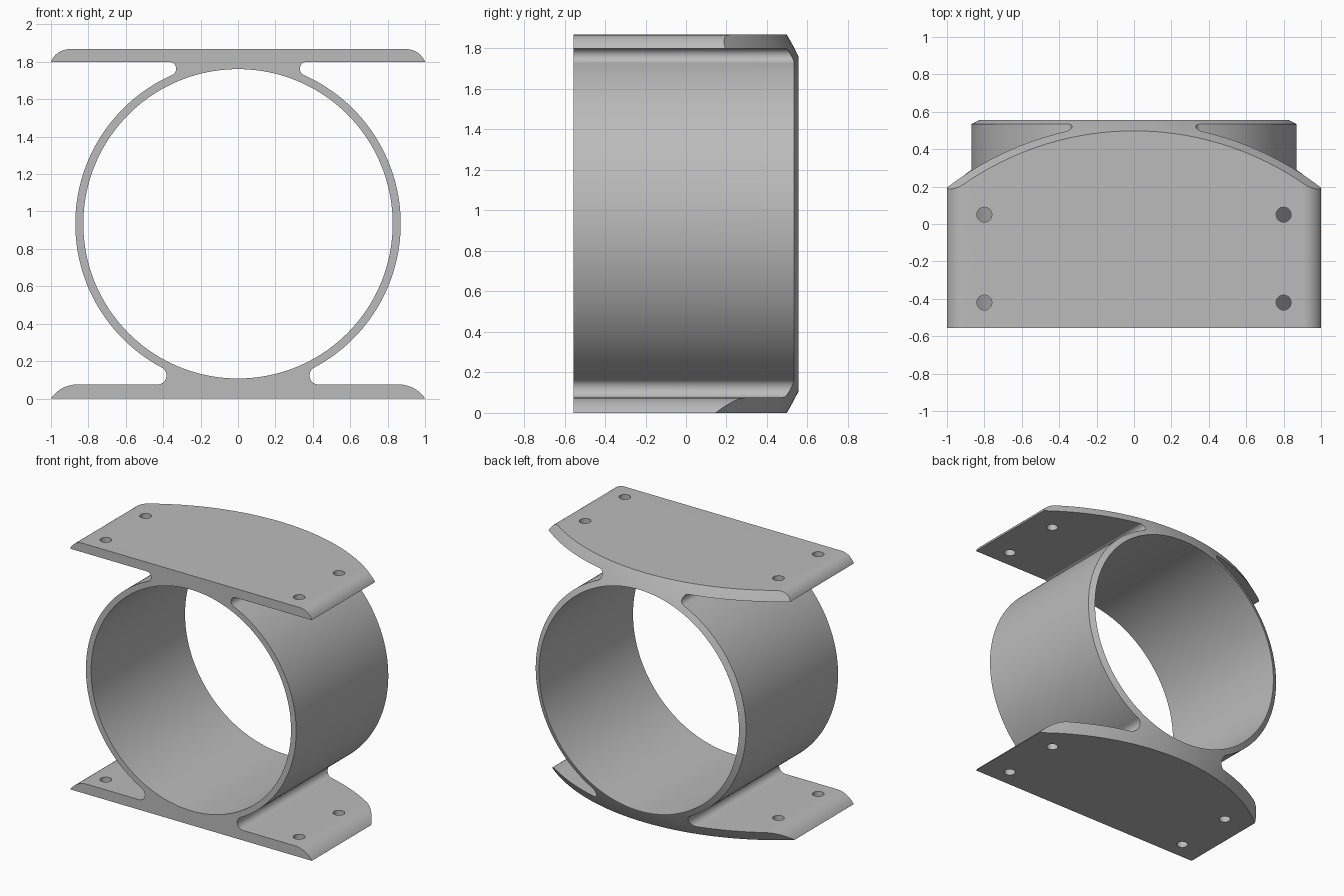
import bpy, bmesh
from math import sin, cos, pi, sqrt, atan2
from mathutils import Matrix

if "Cube" in bpy.data.objects:
    bpy.data.objects.remove(bpy.data.objects["Cube"])

HEIGHT, MID, HALF_DEPTH = 1.868, 0.934, 0.555
R_OUT, R_IN = 0.87, 0.827
TOP_Z, BASE_Z = 1.80, 0.075          # inner faces of the two plates

metal = bpy.data.materials.new("grey metal")
metal.use_nodes = True
grey = (0.5, 0.5, 0.5, 1)
metal.diffuse_color = grey
metal.node_tree.nodes["Principled BSDF"].inputs["Base Color"].default_value = grey


def make_object(name, bm):
    bmesh.ops.recalc_face_normals(bm, faces=bm.faces)
    mesh = bpy.data.meshes.new(name)
    bm.to_mesh(mesh)
    bm.free()
    mesh.materials.append(metal)
    obj = bpy.data.objects.new(name, mesh)
    bpy.context.collection.objects.link(obj)
    return obj


def arc(cx, cz, r, a0, a1, n):
    angles = [a0 + (a1 - a0) * i / n for i in range(n + 1)]
    return [(cx + r * cos(a), cz + r * sin(a)) for a in angles]


def rounded_tip(start_x, low, high):
    """Arc from the flat at start_x to the sharp plate edge at x = 1."""
    dx, dz = 1 - start_x, high - low
    r = (dx * dx + dz * dz) / (2 * dz)
    return arc(start_x, high - r, r, pi / 2, atan2(r - dz, dx), 12)


def fillet_centre(gap, r):
    """Offset from the ring axis of a circle touching both ring and plate."""
    dz = gap - r
    return sqrt((R_OUT + r) ** 2 - dz * dz), dz


# Right half of the outline, from top to bottom
ru, rl = 0.037, 0.048
ux, uz = fillet_centre(TOP_Z - MID, ru)
lx, lz = fillet_centre(MID - BASE_Z, rl)
half = rounded_tip(0.90, TOP_Z, HEIGHT)
half += arc(ux, MID + uz, ru, pi / 2, pi + atan2(uz, ux), 16)
half += arc(0, MID, R_OUT, atan2(uz, ux), -atan2(lz, lx), 72)[1:-1]
half += arc(lx, MID - lz, rl, pi - atan2(lz, lx), 1.5 * pi, 16)
half += rounded_tip(0.86, 0, BASE_Z)
outline = half + [(-x, z) for x, z in reversed(half)]

# Extruded body
bm = bmesh.new()
face = bm.faces.new([bm.verts.new((x, -HALF_DEPTH, z)) for x, z in outline])
new = bmesh.ops.extrude_face_region(bm, geom=[face])["geom"]
bmesh.ops.translate(bm, vec=(0, 2 * HALF_DEPTH, 0),
                    verts=[v for v in new if isinstance(v, bmesh.types.BMVert)])
bracket = make_object("ring_bracket", bm)


def cylinder(name, r, depth, segments, matrix):
    bm = bmesh.new()
    bmesh.ops.create_cone(bm, cap_ends=True, segments=segments, radius1=r,
                          radius2=r, depth=depth, matrix=matrix)
    return make_object(name, bm)


along_y = Matrix.Rotation(pi / 2, 4, "X")
centre = Matrix.Translation((0, 0, MID))

# Main bore and the mounting holes
cutters = [(cylinder("bore_cutter", R_IN, 3, 160, centre @ along_y), "DIFFERENCE")]
for z in (0.04, HEIGHT - 0.04):
    for x in (-0.8, 0.8):
        for y in (-0.42, 0.05):
            place = Matrix.Translation((x, y, z))
            cutters.append((cylinder("hole_cutter", 0.04, 0.16, 32, place), "DIFFERENCE"))

# Large sphere that rounds off the back
R_BALL = 1.85
ball_y = HALF_DEPTH - sqrt(R_BALL ** 2 - 0.829 ** 2)
bm = bmesh.new()
bmesh.ops.create_uvsphere(bm, u_segments=192, v_segments=160, radius=R_BALL,
                          matrix=Matrix.Translation((0, ball_y, MID)) @ along_y)
cutters.append((make_object("back_rounding_ball", bm), "INTERSECT"))

bpy.ops.object.select_all(action="DESELECT")
bpy.context.view_layer.objects.active = bracket
bracket.select_set(True)
for cutter, operation in cutters:
    cutter.hide_render = True
    mod = bracket.modifiers.new("cut", "BOOLEAN")
    mod.operation = operation
    mod.solver = "EXACT"
    mod.object = cutter
    bpy.ops.object.modifier_apply(modifier=mod.name)
for cutter, _ in cutters:
    bpy.data.objects.remove(cutter)

bpy.ops.object.shade_smooth_by_angle(angle=pi / 9)
